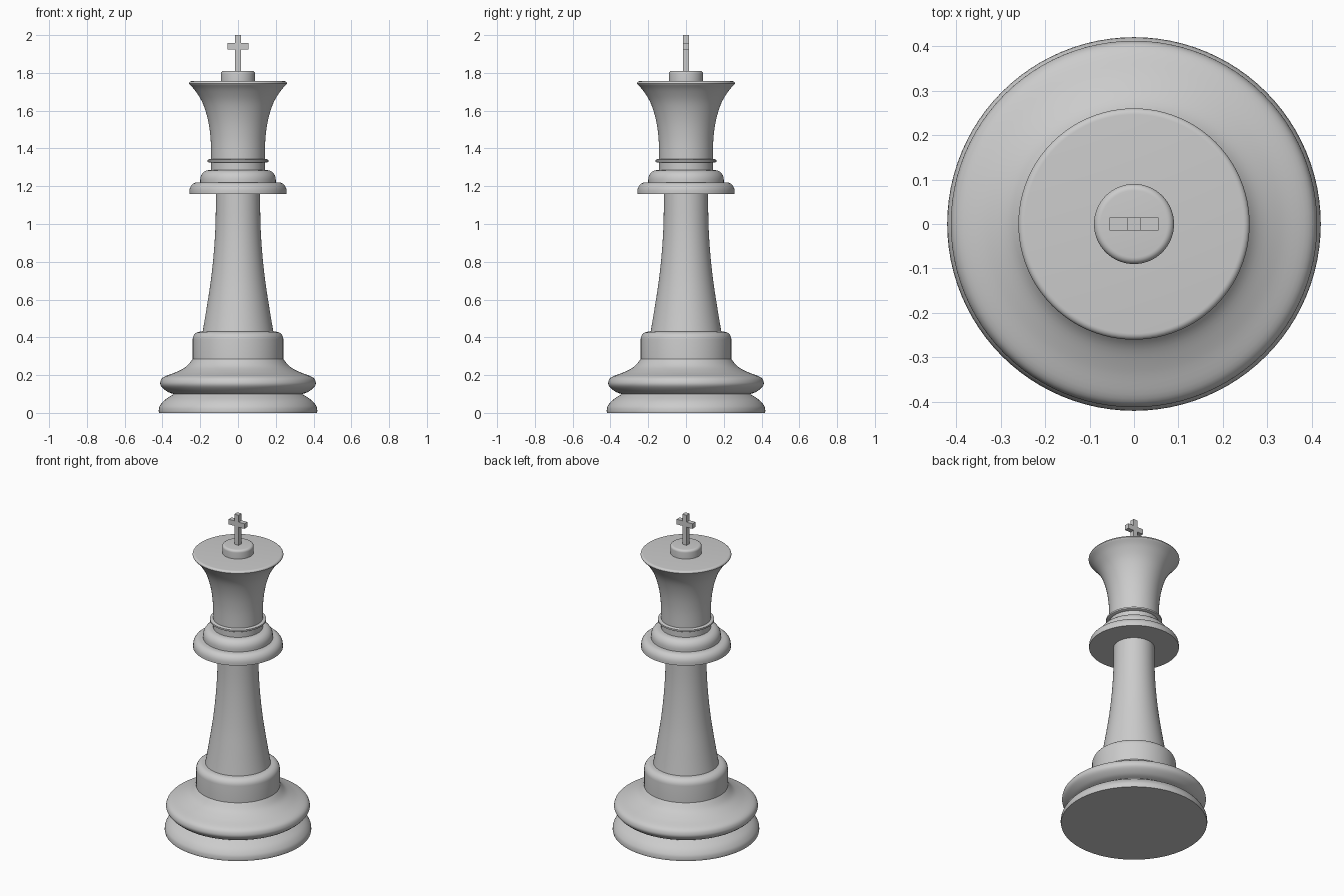
import bpy
import bmesh
import math

cube = bpy.data.objects.get("Cube")
if cube:
    bpy.data.objects.remove(cube, do_unlink=True)

grey = bpy.data.materials.new("plain_grey")
grey.use_nodes = True
colour = (0.6, 0.6, 0.6, 1)
grey.diffuse_color = colour
grey.node_tree.nodes["Principled BSDF"].inputs["Base Color"].default_value = colour

SEGMENTS = 96


def finish(name, bm):
    bmesh.ops.recalc_face_normals(bm, faces=bm.faces)
    mesh = bpy.data.meshes.new(name)
    bm.to_mesh(mesh)
    bm.free()
    mesh.materials.append(grey)
    obj = bpy.data.objects.new(name, mesh)
    bpy.context.collection.objects.link(obj)
    bpy.ops.object.select_all(action="DESELECT")
    obj.select_set(True)
    bpy.context.view_layer.objects.active = obj
    bpy.ops.object.shade_smooth_by_angle(angle=math.radians(32))
    return obj


def smooth_curve(points, steps=5):
    """Catmull-Rom curve through (radius, z) points."""
    padded = [points[0]] + points + [points[-1]]
    out = []
    for a, b, c, d in zip(padded, padded[1:], padded[2:], padded[3:]):
        for i in range(steps):
            t = i / steps
            out.append(tuple(
                q + t / 2 * (r - p + t * (2 * p - 5 * q + 4 * r - s + t * (3 * (q - r) + s - p)))
                for p, q, r, s in zip(a, b, c, d)))
    return out + [points[-1]]


def round_edge(radius, top, w, h, steps=6):
    """Quarter ellipse from the side wall to the top face."""
    return [(radius - w + w * math.cos(a), top - h + h * math.sin(a))
            for a in (math.pi / 2 * i / steps for i in range(steps + 1))]


def lathe(name, profile):
    bm = bmesh.new()
    pts = [(0, profile[0][1])] + profile + [(0, profile[-1][1])]
    verts = [bm.verts.new((r, 0, z)) for r, z in pts]
    edges = [bm.edges.new(pair) for pair in zip(verts, verts[1:])]
    bmesh.ops.spin(bm, geom=verts + edges, cent=(0, 0, 0), axis=(0, 0, 1),
                   angle=math.tau, steps=SEGMENTS, use_duplicate=False)
    bmesh.ops.remove_doubles(bm, verts=bm.verts, dist=0.0001)
    return finish(name, bm)


# Base: foot disc, bulging skirt and drum
lathe("foot_disc", [(0.418, 0)] + smooth_curve(
    [(0.42, 0.01), (0.415, 0.035), (0.39, 0.067), (0.34, 0.1)]))
lathe("base_skirt", smooth_curve(
    [(0.34, 0.1), (0.373, 0.112), (0.406, 0.14), (0.411, 0.165), (0.393, 0.19),
     (0.33, 0.215), (0.275, 0.245), (0.24, 0.285)]))
lathe("base_drum", [(0.24, 0.28)] + round_edge(0.24, 0.43, 0.04, 0.04))

# Tapering stem
lathe("stem", smooth_curve(
    [(0.188, 0.425), (0.167, 0.55), (0.144, 0.7), (0.128, 0.85), (0.119, 1.0), (0.117, 1.17)]))

# Stepped collar and neck ring
lathe("lower_collar", [(0.257, 1.16)] + round_edge(0.257, 1.22, 0.04, 0.045))
lathe("upper_collar", [(0.2, 1.215)] + round_edge(0.2, 1.285, 0.045, 0.05))
lathe("neck", [(0.142, 1.28), (0.142, 1.345)])
lathe("neck_ring", [(0.154, 1.325), (0.161, 1.329), (0.161, 1.339), (0.154, 1.343)])

# Flared head and its cap
lathe("head", smooth_curve(
    [(0.142, 1.34), (0.145, 1.45), (0.159, 1.55), (0.187, 1.64), (0.226, 1.705), (0.258, 1.74)])
    + round_edge(0.26, 1.756, 0.014, 0.012))
lathe("cap", [(0.09, 1.75)] + round_edge(0.09, 1.81, 0.015, 0.015))

# Cross: one plus-shaped outline, extruded through its thickness
W, ARM = 0.015, 0.055
LOW, HIGH, BOTTOM, TOP = 1.925, 1.957, 1.8, 2.0
half = [(W, BOTTOM), (W, LOW), (ARM, LOW), (ARM, HIGH), (W, HIGH), (W, TOP)]
outline = half + [(-x, z) for x, z in reversed(half)]
bm = bmesh.new()
face = bm.faces.new([bm.verts.new((x, -0.015, z)) for x, z in outline])
grown = bmesh.ops.extrude_face_region(bm, geom=[face], use_keep_orig=True)
bmesh.ops.translate(bm, vec=(0, 0.03, 0),
                    verts=[v for v in grown["geom"] if isinstance(v, bmesh.types.BMVert)])
finish("cross", bm)
